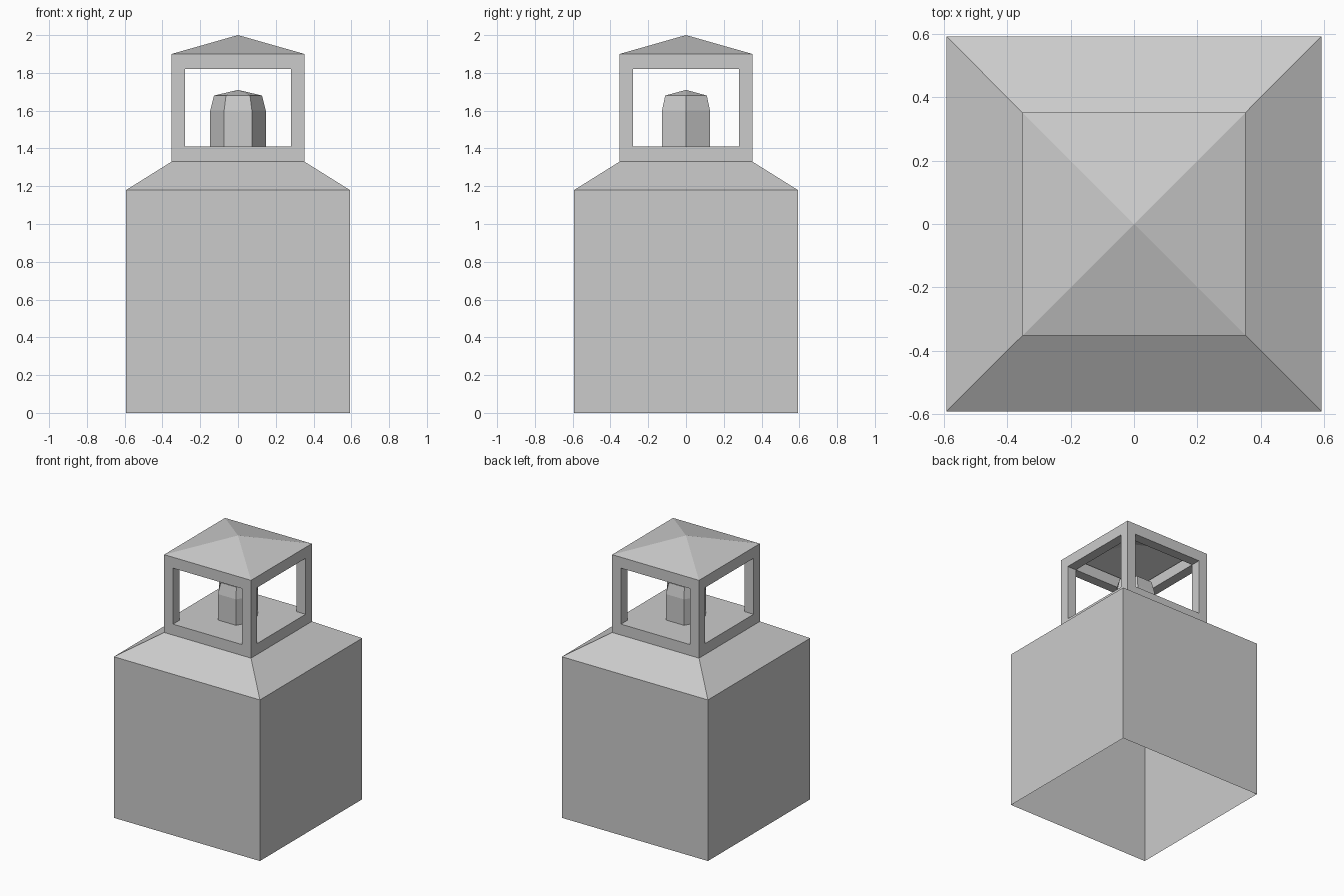
import bpy, bmesh
from math import cos, sin, pi, sqrt

cube = bpy.data.objects.get("Cube")
if cube:
    bpy.data.objects.remove(cube, do_unlink=True)

grey = bpy.data.materials.new("plain_grey")
grey.use_nodes = True
colour = (0.6, 0.6, 0.6, 1)
grey.diffuse_color = colour
grey.node_tree.nodes["Principled BSDF"].inputs["Base Color"].default_value = colour


def finish(name, bm):
    mesh = bpy.data.meshes.new(name)
    bm.to_mesh(mesh)
    bm.free()
    mesh.materials.append(grey)
    obj = bpy.data.objects.new(name, mesh)
    bpy.context.collection.objects.link(obj)
    return obj


def loft(name, sides, profile, turn=0, cap=False):
    """Join rings of (radius, height); a zero radius closes to a point."""
    bm = bmesh.new()
    rings = []
    for r, z in profile:
        count = sides if r else 1
        rings.append([bm.verts.new((r * cos(turn + 2 * pi * k / sides),
                                    r * sin(turn + 2 * pi * k / sides), z))
                      for k in range(count)])
    for low, high in zip(rings, rings[1:]):
        for k in range(sides):
            n = (k + 1) % sides
            if len(high) == 1:
                bm.faces.new((low[k], low[n], high[0]))
            else:
                bm.faces.new((low[k], low[n], high[n], high[k]))
    if cap:
        bm.faces.new(rings[-1])
    return finish(name, bm)


def square_loft(name, profile, cap=False):
    """Loft of square rings given by half width."""
    return loft(name, 4, [(h * sqrt(2), z) for h, z in profile], pi / 4, cap)


BODY, FRAME, INNER = 0.592, 0.352, 0.28
FLOOR, LINTEL, EAVE = 1.41, 1.82, 1.90

# Hollow base, sloped shoulder and lantern floor, open underneath
square_loft("base_body", [(BODY, 0), (BODY, 1.18), (FRAME, 1.33), (FRAME, FLOOR)], cap=True)

# Upper rails and pyramid roof as one hollow shell
square_loft("roof", [(INNER, EAVE), (INNER, LINTEL), (FRAME, LINTEL),
                     (FRAME, EAVE), (0, 2.0)])

# Corner posts
width, middle = FRAME - INNER, (FRAME + INNER) / 2
for x, side in ((-1, "right"), (1, "left")):
    for y, end in ((-1, "front"), (1, "back")):
        bm = bmesh.new()
        bmesh.ops.create_cube(bm, size=1)
        bmesh.ops.scale(bm, vec=(width, width, LINTEL - FLOOR), verts=bm.verts)
        bmesh.ops.translate(bm, vec=(x * middle, y * middle, (LINTEL + FLOOR) / 2),
                            verts=bm.verts)
        ends = [f for f in bm.faces if abs(f.normal.z) > 0.5]
        bmesh.ops.delete(bm, geom=ends, context="FACES_ONLY")
        finish(f"{end}_{side}_post", bm)

# Six-sided centre piece
loft("centre_piece", 6, [(0.147, FLOOR), (0.147, 1.60), (0.127, 1.68), (0, 1.71)])
